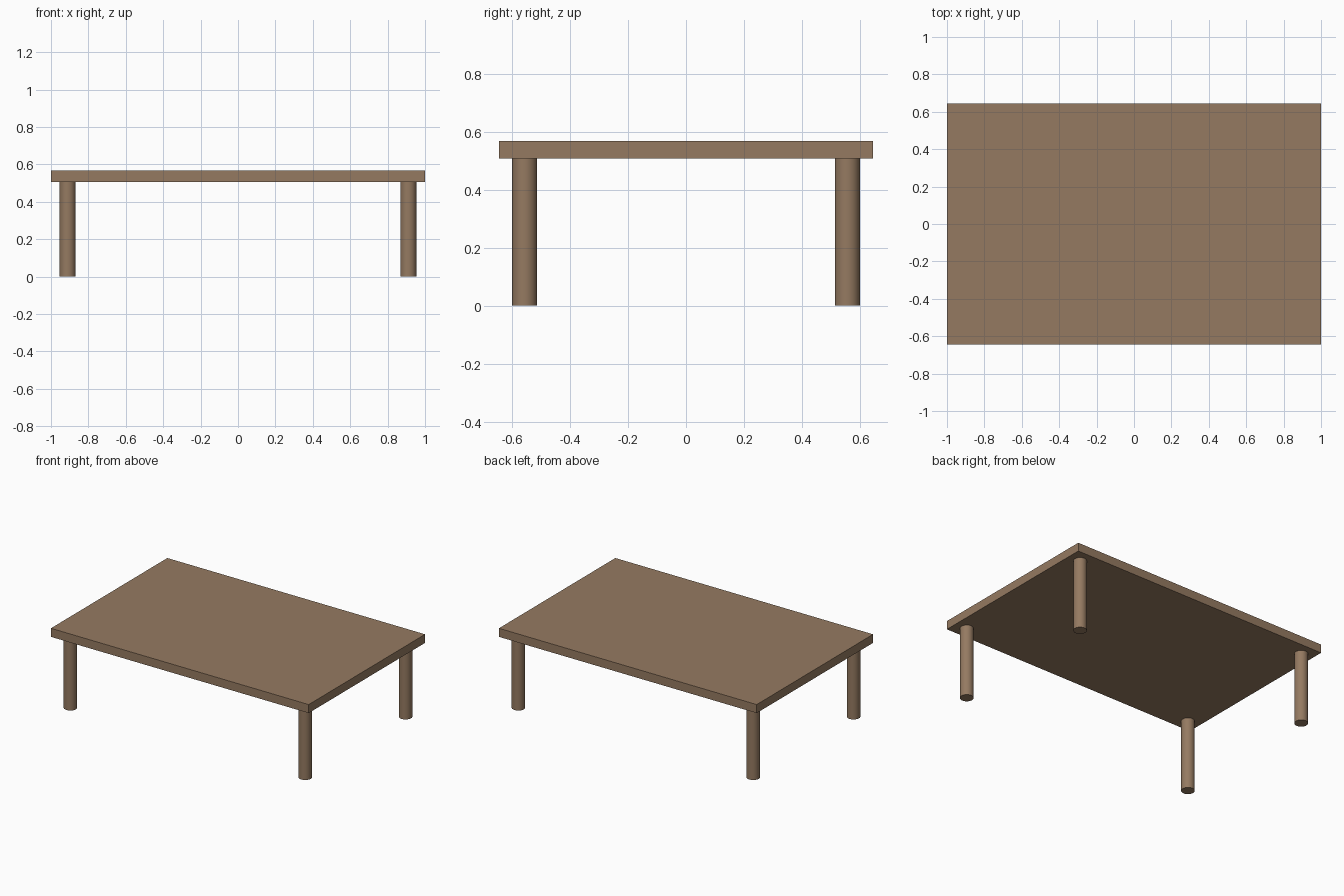
import bpy
import math

if "Cube" in bpy.data.objects:
    bpy.data.objects.remove(bpy.data.objects["Cube"])

LEG_R, TOP_Z, BASE_Z = 0.043, 0.567, 0.507

wood = bpy.data.materials.new("brown_wood")
wood.diffuse_color = (0.30, 0.195, 0.12, 1)
wood.use_nodes = True
wood.node_tree.nodes["Principled BSDF"].inputs["Base Color"].default_value = wood.diffuse_color

# Table top slab
bpy.ops.mesh.primitive_cube_add(size=1, location=(0, 0, (TOP_Z + BASE_Z) / 2))
top = bpy.context.object
top.name = "table_top"
top.scale = (2.0, 1.29, TOP_Z - BASE_Z)
bpy.ops.object.transform_apply(location=False, rotation=False, scale=True)
top.data.materials.append(wood)

# Four round legs, one at each corner
for side, sx in (("left", -1), ("right", 1)):
    for end, sy in (("front", -1), ("back", 1)):
        bpy.ops.mesh.primitive_cylinder_add(
            vertices=32, radius=LEG_R, depth=BASE_Z,
            location=(sx * 0.911, sy * 0.556, BASE_Z / 2))
        leg = bpy.context.object
        leg.name = f"{end}_{side}_leg"
        leg.data.materials.append(wood)
        bpy.ops.object.shade_smooth_by_angle(angle=math.radians(30))
